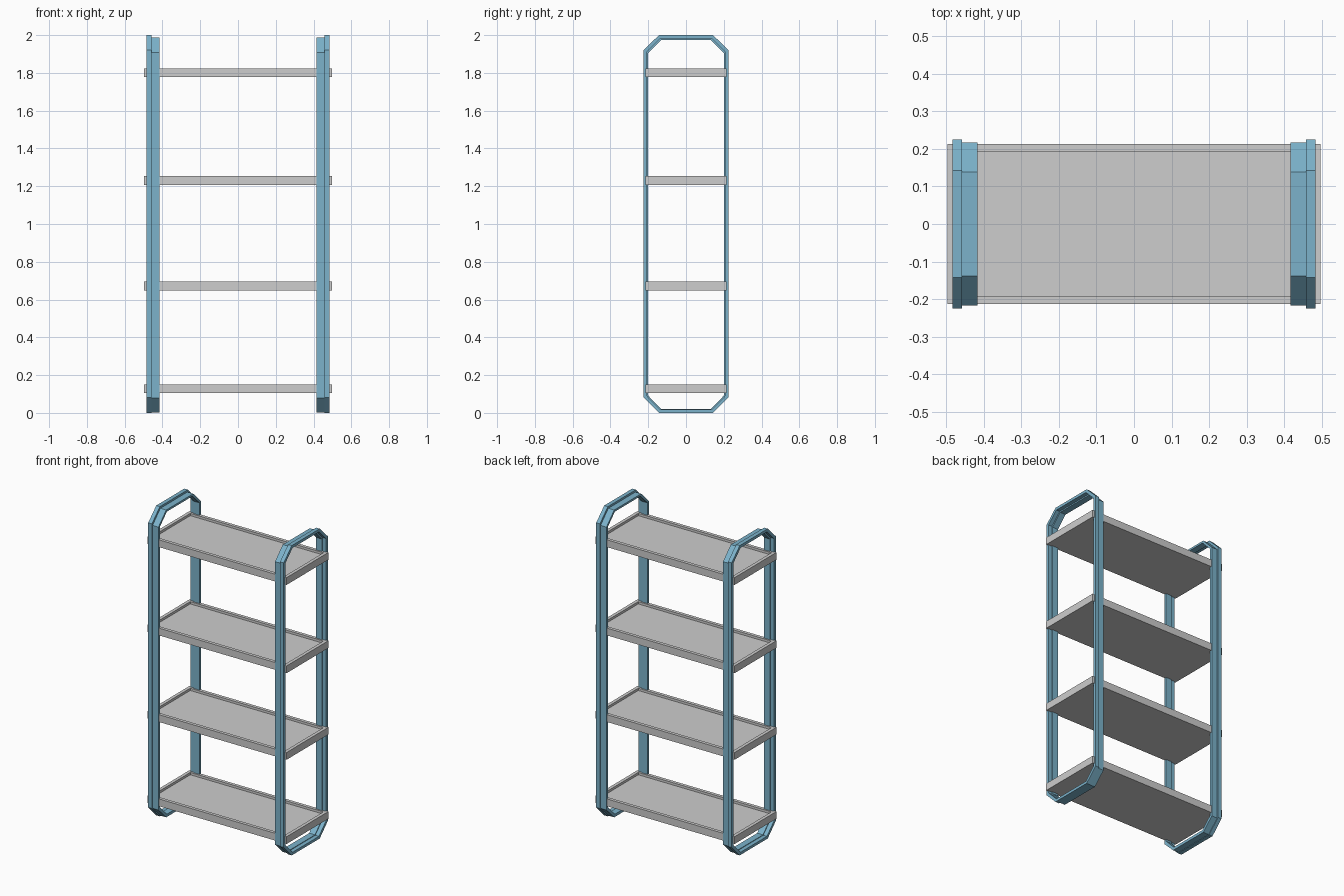
import bpy

if "Cube" in bpy.data.objects:
    bpy.data.objects.remove(bpy.data.objects["Cube"])


def material(name, rgb):
    m = bpy.data.materials.new(name)
    m.diffuse_color = (*rgb, 1.0)
    m.use_nodes = True
    m.node_tree.nodes["Principled BSDF"].inputs["Base Color"].default_value = m.diffuse_color
    return m


BLUE = material("soft blue", (0.20, 0.45, 0.60))
GREY = material("light grey", (0.61, 0.61, 0.61))


def make_object(name, verts, faces, mat):
    me = bpy.data.meshes.new(name)
    me.from_pydata(verts, [], faces)
    me.materials.append(mat)
    me.update()
    ob = bpy.data.objects.new(name, me)
    bpy.context.collection.objects.link(ob)
    return ob


def octagon(half, flat, bottom, bottom_cut, top_cut, top):
    """Chamfered rectangle in the y-z plane, counter-clockwise seen from +x."""
    return [(-flat, bottom), (flat, bottom), (half, bottom_cut), (half, top_cut),
            (flat, top), (-flat, top), (-half, top_cut), (-half, bottom_cut)]


# frame rings: (outer loop, inner loop, near x, far x)
RIM = (octagon(0.225, 0.143, 0.0, 0.082, 1.92, 2.0),
       octagon(0.207, 0.135, 0.017, 0.09, 1.912, 1.982), 0.458, 0.484)
BAND = (octagon(0.217, 0.138, 0.003, 0.08, 1.907, 1.987),
        octagon(0.201, 0.131, 0.021, 0.092, 1.904, 1.974), 0.4165, 0.458)


def frame(name, side):
    verts, faces = [], []
    for outer, inner, x0, x1 in (RIM, BAND):
        b, n = len(verts), len(outer)
        # four corner loops run around the rectangular bar section
        for loop, x in ((outer, x0), (outer, x1), (inner, x1), (inner, x0)):
            verts += [(side * x, y, z) for y, z in loop]
        for k in range(4):
            for i in range(n):
                j, k2 = (i + 1) % n, (k + 1) % 4
                f = (b + k * n + i, b + k * n + j, b + k2 * n + j, b + k2 * n + i)
                faces.append(f if side > 0 else f[::-1])
    return make_object(name, verts, faces, BLUE)


frame("right_frame", 1)
frame("left_frame", -1)


def shelf(name, z0, height=0.047, hx=0.497, hy=0.2135, rim=0.0215, depth=0.015):
    """Flat tray with a raised rim."""
    def rect(a, b, z):
        return [(-a, -b, z), (a, -b, z), (a, b, z), (-a, b, z)]
    z1 = z0 + height
    verts = (rect(hx, hy, z0) + rect(hx, hy, z1) +
             rect(hx - rim, hy - rim, z1) + rect(hx - rim, hy - rim, z1 - depth))
    faces = [(3, 2, 1, 0), (12, 13, 14, 15)]
    for k in range(3):
        for i in range(4):
            j = (i + 1) % 4
            faces.append((4 * k + i, 4 * k + j, 4 * k + 4 + j, 4 * k + 4 + i))
    return make_object(name, verts, faces, GREY)


for i, z in enumerate((0.104, 0.648, 1.207, 1.777)):
    shelf(f"shelf_{i + 1}", z)
